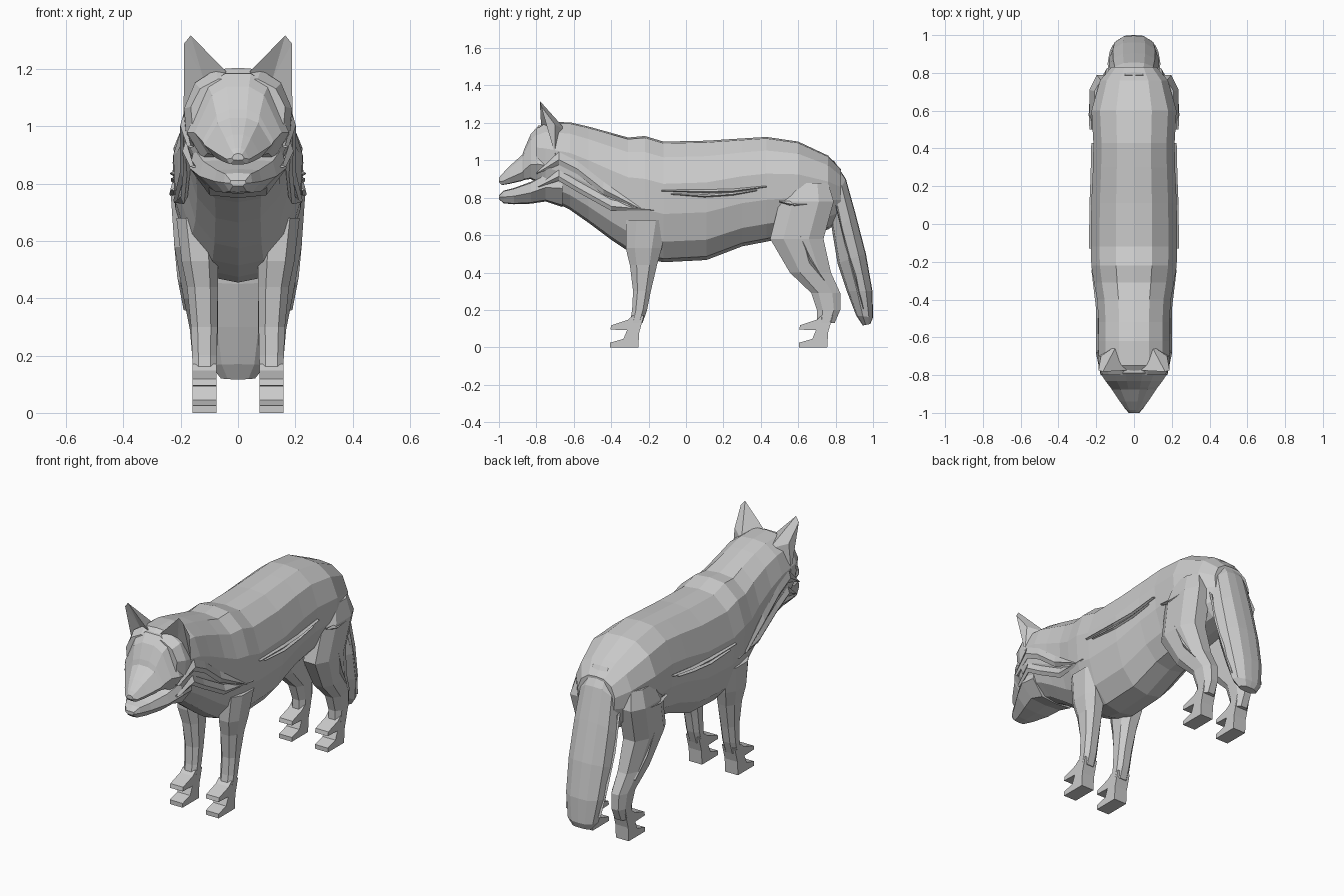
import bpy
import bmesh

cube = bpy.data.objects.get("Cube")
if cube:
    bpy.data.objects.remove(cube, do_unlink=True)

# One plain grey for the whole animal
grey = bpy.data.materials.new("plain_grey")
grey.use_nodes = True
COLOUR = (0.6, 0.6, 0.6, 1)
grey.diffuse_color = COLOUR
grey.node_tree.nodes["Principled BSDF"].inputs["Base Color"].default_value = COLOUR

# Half cross-sections: (width factor, height factor), bottom to top
BARREL = [(0, -1), (.42, -.94), (.76, -.66), (.96, -.2), (1, .3), (.8, .74), (.42, .97), (0, 1)]
SNOUT = [(0, -1), (.7, -.95), (1, -.35), (.6, .75), (.25, 1), (0, 1)]
JAW = [(0, -1), (.6, -.9), (1, 0), (.9, .9), (0, 1)]
LIMB = [(.5, -1), (1, -.5), (1, .45), (.5, 1)]
TAIL = [(0, -1), (.6, -.85), (1, -.2), (.85, .5), (.45, .95), (0, 1)]
WEDGE = [(0, -1), (1, -.2), (0, 1)]


def finish(name, bm, mirror=False):
    """Turn a bmesh into a flat-shaded object, optionally mirrored over x."""
    bmesh.ops.recalc_face_normals(bm, faces=bm.faces)
    mesh = bpy.data.meshes.new(name)
    bm.to_mesh(mesh)
    bm.free()
    mesh.materials.append(grey)
    obj = bpy.data.objects.new(name, mesh)
    bpy.context.collection.objects.link(obj)
    if mirror:
        obj.modifiers.new("Mirror", 'MIRROR').use_clip = False
    return obj


def loft(name, half, sections, mirror=False):
    """Skin rings; a section is (y0, z0, y1, z1, half_width, centre_x)."""
    shape = half + [(-u, v) for u, v in reversed(half) if u > 0]
    bm = bmesh.new()
    rings = []
    for y0, z0, y1, z1, hw, cx in sections:
        rings.append([bm.verts.new((cx + u * hw,
                                    (y0 + y1) / 2 + v * (y1 - y0) / 2,
                                    (z0 + z1) / 2 + v * (z1 - z0) / 2)) for u, v in shape])
    n = len(shape)
    for a, b in zip(rings, rings[1:]):
        for i in range(n):
            j = (i + 1) % n
            bm.faces.new((a[i], a[j], b[j], b[i]))
    bm.faces.new(rings[0])
    bm.faces.new(rings[-1])
    return finish(name, bm, mirror)


def upright(rows):
    """Sections standing across y: (y, bottom, top, half_width)."""
    return [(y, lo, y, hi, hw, 0) for y, lo, hi, hw in rows]


def limb(name, rows):
    """Leg from level rings: (z, front_y, back_y, inner_x, outer_x)."""
    loft(name, LIMB, [(f, z, b, z, (xo - xi) / 2, (xo + xi) / 2)
                      for z, f, b, xi, xo in rows], True)


def paw(name, shift):
    """Side profile with a lower pad and an upper toe, extruded across x."""
    outline = [(-.255, 0), (-.405, 0), (-.405, .025), (-.335, .045), (-.315, .092),
               (-.405, .095), (-.4, .118), (-.31, .148), (-.285, .17), (-.225, .17), (-.25, .08)]
    bm = bmesh.new()
    face = bm.faces.new([bm.verts.new((.075, y + shift, z)) for y, z in outline])
    out = bmesh.ops.extrude_face_region(bm, geom=[face])["geom"]
    bmesh.ops.translate(bm, vec=(.083, 0, 0),
                        verts=[v for v in out if isinstance(v, bmesh.types.BMVert)])
    finish(name, bm, True)


def tuft(name, points, height):
    """Thin fur ridge through (x, y, z) points, pointed at both ends."""
    last = len(points) - 1
    loft(name, WEDGE, [(y, z - h, y, z + h, .012, x) for i, (x, y, z) in enumerate(points)
                       for h in [.004 if i in (0, last) else height / 2]], True)


# Trunk, neck and back of the skull
loft("body", BARREL, upright([
    (-.80, .88, 1.17, .165), (-.75, .80, 1.205, .188), (-.62, .735, 1.203, .19),
    (-.52, .665, 1.18, .188), (-.40, .575, 1.147, .195), (-.31, .515, 1.122, .212),
    (-.22, .475, 1.13, .226), (-.12, .455, 1.10, .228), (.11, .467, 1.105, .226),
    (.30, .54, 1.117, .217), (.43, .565, 1.125, .215), (.60, .60, 1.10, .225),
    (.76, .63, 1.025, .18), (.83, .68, .95, .12)]))

# Forehead and muzzle
loft("muzzle", SNOUT, upright([
    (-.72, .86, 1.19, .18), (-.79, .88, 1.185, .178), (-.83, .90, 1.14, .152),
    (-.865, .895, 1.06, .125), (-.875, .89, 1.03, .118), (-.94, .875, .972, .075),
    (-.985, .867, .925, .04), (-1, .882, .905, .022)]))

# Lower jaw, slightly open
loft("lower_jaw", JAW, upright([
    (-.66, .75, .95, .165), (-.75, .78, .93, .17), (-.83, .768, .885, .135),
    (-.92, .765, .852, .082), (-.975, .77, .838, .05), (-1, .792, .812, .028)]))

# Tail hanging behind the rump
loft("tail", TAIL, [(f, zf, b, zb, hw, 0) for f, zf, b, zb, hw in [
    (.72, .86, .79, 1.0, .1), (.765, .74, .855, .90, .12), (.785, .6, .905, .72, .13),
    (.81, .45, .962, .5, .132), (.86, .3, .997, .3, .12), (.91, .17, 1, .16, .095),
    (.945, .117, .985, .125, .06)]])

# Legs
limb("front_leg", [
    (.68, -.32, -.10, .08, .215), (.53, -.322, -.13, .07, .197), (.44, -.3, -.155, .07, .178),
    (.3, -.283, -.188, .072, .164), (.2, -.288, -.208, .074, .16), (.13, -.3, -.232, .075, .158)])
limb("hind_leg", [
    (.88, .55, .76, .07, .21), (.78, .5, .79, .08, .236), (.58, .45, .735, .07, .222),
    (.4, .555, .775, .07, .19), (.29, .67, .825, .07, .168), (.2, .7, .825, .074, .16),
    (.13, .7, .795, .075, .158)])
paw("front_paw", 0)
paw("hind_paw", 1.01)

# Ears: open shells with a hollow front
bm = bmesh.new()
inner, back, outer, tip, edge, bulge, hollow = [bm.verts.new(p) for p in [
    (.04, -.775, 1.19), (.09, -.64, 1.16), (.19, -.7, 1.03), (.165, -.782, 1.318),
    (.188, -.775, 1.29), (.175, -.7, 1.19), (.12, -.73, 1.165)]]
for f in [(inner, hollow, tip), (hollow, edge, tip), (hollow, outer, edge), (inner, tip, back),
          (back, tip, edge, bulge), (back, bulge, outer), (bulge, edge, outer),
          (inner, back, outer, hollow)]:
    bm.faces.new(f)
finish("ear", bm, True)

# Fur ridges on cheeks, neck, flanks, hips and tail
tuft("cheek_ruff", [(.165, -.8, .93), (.19, -.68, 1.01), (.19, -.58, .96),
                    (.19, -.44, .85), (.214, -.24, .74)], .07)
tuft("lower_ruff", [(.155, -.79, .86), (.182, -.68, .92), (.178, -.58, .86),
                    (.188, -.4, .76), (.213, -.17, .735)], .06)
tuft("upper_flank_fur", [(.226, -.13, .838), (.224, .1, .835), (.218, .25, .838),
                         (.214, .43, .86)], .018)
tuft("lower_flank_fur", [(.222, -.08, .82), (.222, .1, .81), (.215, .25, .82),
                         (.212, .38, .84)], .016)
tuft("hip_fur", [(.224, .5, .78), (.228, .58, .765), (.222, .69, .77)], .03)
tuft("thigh_fur", [(.212, .61, .6), (.2, .66, .48), (.178, .74, .36)], .06)
tuft("tail_fur", [(.122, .8, .76), (.128, .85, .56), (.118, .91, .36), (.1, .95, .2)], .05)
